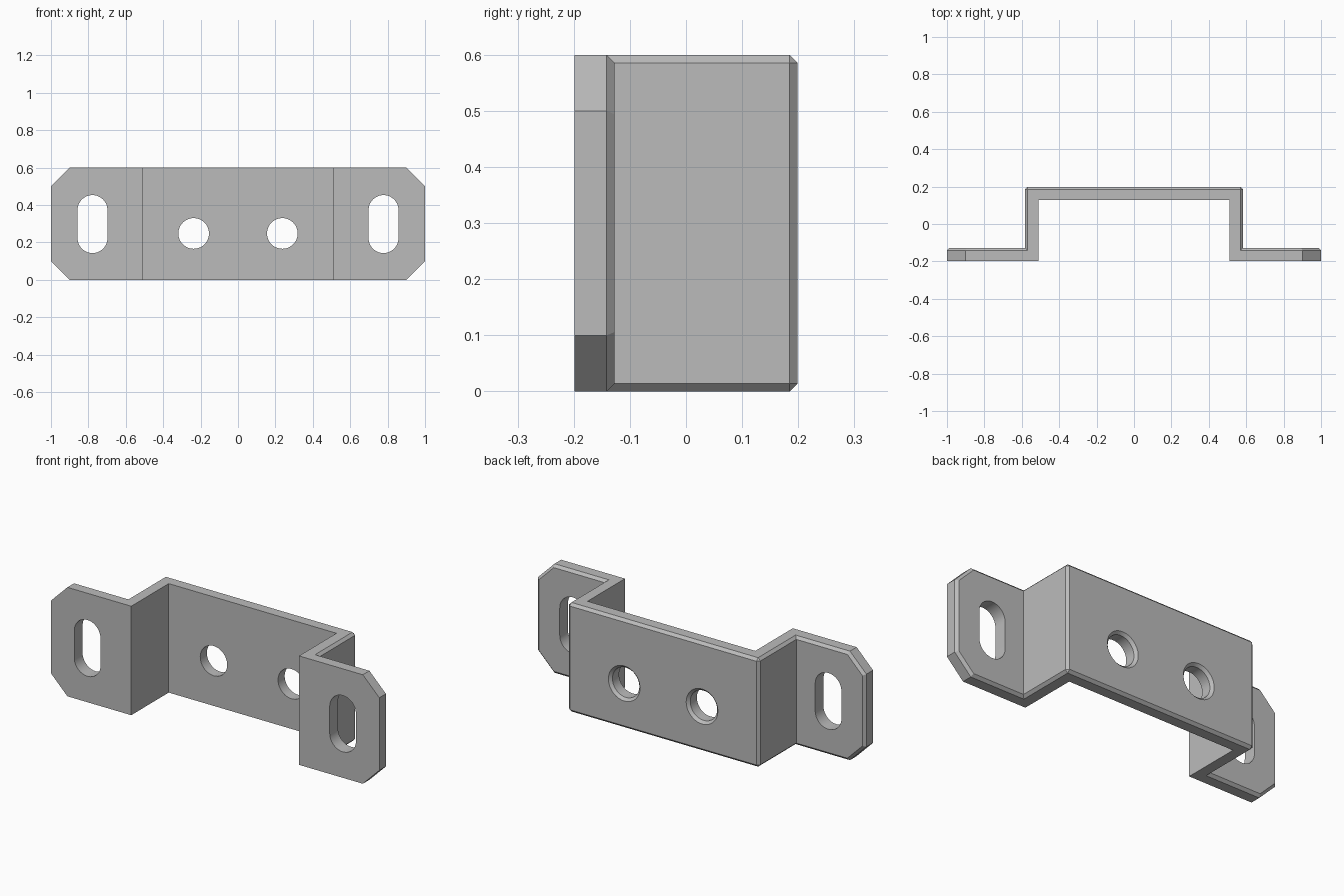
import bpy, bmesh, math

cube = bpy.data.objects.get("Cube")
if cube:
    bpy.data.objects.remove(cube, do_unlink=True)

DEPTH = 0.199      # half depth
THICK = 0.072      # sheet thickness
INNER = 0.511      # half width of the channel
HEIGHT = 0.6
CHAMFER = 0.0145

grey = bpy.data.materials.new("plain grey")
grey.use_nodes = True
colour = (0.5, 0.5, 0.5, 1)
grey.diffuse_color = colour
grey.node_tree.nodes["Principled BSDF"].inputs["Base Color"].default_value = colour


def make_object(name, bm):
    bmesh.ops.recalc_face_normals(bm, faces=bm.faces)
    mesh = bpy.data.meshes.new(name)
    bm.to_mesh(mesh)
    bm.free()
    mesh.materials.append(grey)
    obj = bpy.data.objects.new(name, mesh)
    bpy.context.collection.objects.link(obj)
    return obj


def bevel(bm, edges, size):
    bmesh.ops.bevel(bm, geom=edges, offset=size, offset_type='OFFSET',
                    segments=1, profile=0.5, affect='EDGES')


# Hat-shaped bracket: plan outline raised to full height
outer = INNER + THICK
side = [(1, -DEPTH), (1, THICK - DEPTH), (outer, THICK - DEPTH), (outer, DEPTH)]
inside = [(-INNER, -DEPTH), (-INNER, DEPTH - THICK)]
plan = side + [(-x, y) for x, y in reversed(side)]
plan += inside + [(-x, y) for x, y in reversed(inside)]
bm = bmesh.new()
base = bm.faces.new([bm.verts.new((x, y, 0)) for x, y in plan])
raised = bmesh.ops.extrude_face_region(bm, geom=[base])["geom"]
bmesh.ops.translate(bm, vec=(0, 0, HEIGHT),
                    verts=[v for v in raised if isinstance(v, bmesh.types.BMVert)])
bmesh.ops.recalc_face_normals(bm, faces=bm.faces)

# Clipped corners on the two mounting flanges
corners = [e for e in bm.edges
           if all(abs(v.co.x) > 0.99 for v in e.verts)
           and abs(e.verts[0].co.z - e.verts[1].co.z) < 0.01]
bevel(bm, corners, 0.1)
bm.normal_update()


# Small chamfer around every convex edge of the back side
def is_back(face):
    x = face.calc_center_median().x
    n = face.normal
    return n.y > 0.9 or (abs(n.x) > 0.9 and n.x * x > 0 and abs(x) < 0.9)


bevel(bm, [e for e in bm.edges
           if e.is_convex and any(is_back(f) for f in e.link_faces)], CHAMFER)
bracket = make_object("mounting_bracket", bm)


# Hole cutters: rings of (y, radius) joined along y, stretched upright for slots
def add_cutter(bm, cx, cz, rings, stretch=0, steps=24):
    loops = []
    for y, r in rings:
        loop = []
        for end, start in ((stretch, 0), (-stretch, math.pi)):
            for i in range(steps + (1 if stretch else 0)):
                a = start + math.pi * i / steps
                loop.append(bm.verts.new((cx + r * math.cos(a), y,
                                          cz + end + r * math.sin(a))))
        loops.append(loop)
    for a, b in zip(loops, loops[1:]):
        for i in range(len(a)):
            j = (i + 1) % len(a)
            bm.faces.new((a[i], a[j], b[j], b[i]))
    bm.faces.new(loops[0])
    bm.faces.new(loops[-1])


bm = bmesh.new()
radius = 0.082
flare = 0.05
for s in (-1, 1):
    # countersunk round hole in the bridge
    add_cutter(bm, s * 0.237, 0.248,
               [(0, radius), (DEPTH - CHAMFER, radius),
                (DEPTH + flare, radius + CHAMFER + flare)])
    # upright slot in the flange
    add_cutter(bm, s * 0.778, 0.298, [(-0.3, 0.08), (0, 0.08)], stretch=0.075)
cutter = make_object("hole_cutter", bm)
cutter.hide_render = True

bpy.ops.object.select_all(action='DESELECT')
bpy.context.view_layer.objects.active = bracket
bracket.select_set(True)
cut = bracket.modifiers.new("holes", 'BOOLEAN')
cut.operation = 'DIFFERENCE'
cut.solver = 'EXACT'
cut.object = cutter
bpy.ops.object.modifier_apply(modifier=cut.name)
bpy.data.objects.remove(cutter, do_unlink=True)
bpy.ops.object.shade_smooth_by_angle(angle=math.radians(25))
